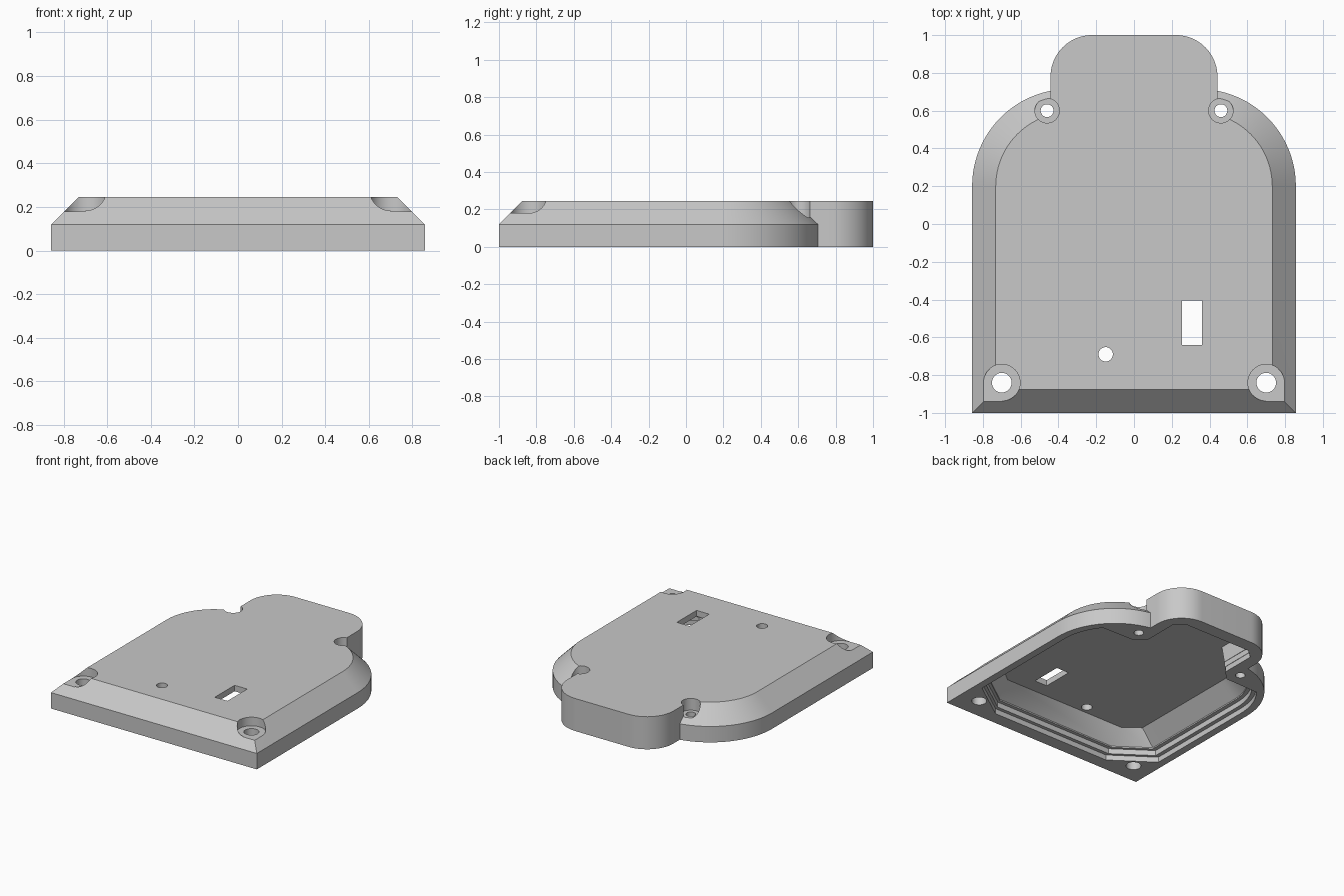
import bpy, bmesh
from math import sin, cos, pi

cube = bpy.data.objects.get("Cube")
if cube:
    bpy.data.objects.remove(cube, do_unlink=True)

# One grey plastic
grey = bpy.data.materials.new("grey plastic")
grey.use_nodes = True
colour = (0.58, 0.58, 0.58, 1)
grey.diffuse_color = colour
grey.node_tree.nodes["Principled BSDF"].inputs["Base Color"].default_value = colour

TOP, EDGE = 0.245, 0.12


def arc(cx, cy, r, end, steps):
    return [(cx + r * cos(end * i / steps), cy + r * sin(end * i / steps))
            for i in range(steps + 1)]


def mirrored(half):
    return half + [(-x, y) for x, y in reversed(half)]


def loft(name, layers):
    """Closed solid through stacked outlines: [(outline, z), ...]."""
    bm = bmesh.new()
    rings = [[bm.verts.new((x, y, z)) for x, y in pts] for pts, z in layers]
    n = len(rings[0])
    for low, high in zip(rings, rings[1:]):
        for i in range(n):
            j = (i + 1) % n
            bm.faces.new((low[i], low[j], high[j], high[i]))
    bm.faces.new(rings[0][::-1])
    bm.faces.new(rings[-1])
    bmesh.ops.recalc_face_normals(bm, faces=bm.faces)
    mesh = bpy.data.meshes.new(name)
    bm.to_mesh(mesh)
    bm.free()
    mesh.materials.append(grey)
    obj = bpy.data.objects.new(name, mesh)
    bpy.context.collection.objects.link(obj)
    return obj


def cylinder(name, x, y, r, low, high):
    ring = arc(x, y, r, 2 * pi, 40)[:-1]
    return loft(name, [(ring, low), (ring, high)])


def box(name, x0, x1, y0, y1, low, high):
    ring = [(x0, y0), (x1, y0), (x1, y1), (x0, y1)]
    return loft(name, [(ring, low), (ring, high)])


def combine(target, tool, operation):
    mod = target.modifiers.new(operation, 'BOOLEAN')
    mod.operation, mod.solver, mod.object = operation, 'EXACT', tool
    bpy.ops.object.select_all(action='DESELECT')
    bpy.context.view_layer.objects.active = target
    target.select_set(True)
    bpy.ops.object.modifier_apply(modifier=mod.name)
    bpy.data.objects.remove(tool, do_unlink=True)


# Main body: straight sides, rounded shoulders, bevelled upper edge
def body_outline(d):
    return mirrored([(0.857 - d, d - 1)] + arc(0.342, 0.2, 0.515 - d, pi / 2, 24))


bevel = TOP - EDGE
cover = loft("cover_shell", [(body_outline(0), 0), (body_outline(0), EDGE),
                             (body_outline(bevel), TOP)])

# Rounded rear tongue
tongue = mirrored([(0.442, 0.3)] + arc(0.222, 0.78, 0.22, pi / 2, 20))
combine(cover, loft("rear_tongue", [(tongue, 0), (tongue, TOP)]), 'UNION')


# Hollow underside: stepped rim, sloped sides, solid screw corners
def cavity_outline(d):
    front = [(0.5 + 0.1 * d, 0.88 * d - 0.9), (0.8 - d, 0.18 * d - 0.69)]
    shoulder = arc(0.342, 0.2, 0.46 - d, pi * 0.22, 10)
    neck = 0.35 - 0.1 * d
    rear = [(0.42 - 0.05 * d, 0.5 - 0.1 * d), (neck, 0.57 - 0.1 * d),
            (neck, 0.84 - 0.1 * d), (neck - 0.07, 0.9 - 0.1 * d)]
    return mirrored(front + shoulder + rear)


steps = [(0, -0.05), (0, 0.04), (0.03, 0.04), (0.03, 0.08),
         (0.06, 0.08), (0.06, 0.09), (0.17, 0.2)]
combine(cover, loft("cavity", [(cavity_outline(d), z) for d, z in steps]), 'DIFFERENCE')

# Screw holes with counterbores; the front ones open towards the corners
for side in (-1, 1):
    for x, y, hole, bore, floor in ((0.70, -0.84, 0.052, 0.097, 0.18),
                                    (0.46, 0.60, 0.034, 0.065, 0.157)):
        combine(cover, cylinder("bore", side * x, y, bore, floor, 0.4), 'DIFFERENCE')
        combine(cover, cylinder("hole", side * x, y, hole, -0.1, 0.4), 'DIFFERENCE')
    x0, x1 = sorted((side * 0.70, side * 0.95))
    combine(cover, box("corner_relief", x0, x1, -1.1, -0.84, 0.18, 0.4), 'DIFFERENCE')

# Switch slot and small round opening
combine(cover, box("slot", 0.255, 0.36, -0.64, -0.405, 0.1, 0.4), 'DIFFERENCE')
combine(cover, cylinder("opening", -0.15, -0.69, 0.038, 0.1, 0.4), 'DIFFERENCE')

bpy.context.view_layer.objects.active = cover
cover.select_set(True)
bpy.ops.object.shade_smooth_by_angle(angle=pi / 6)
